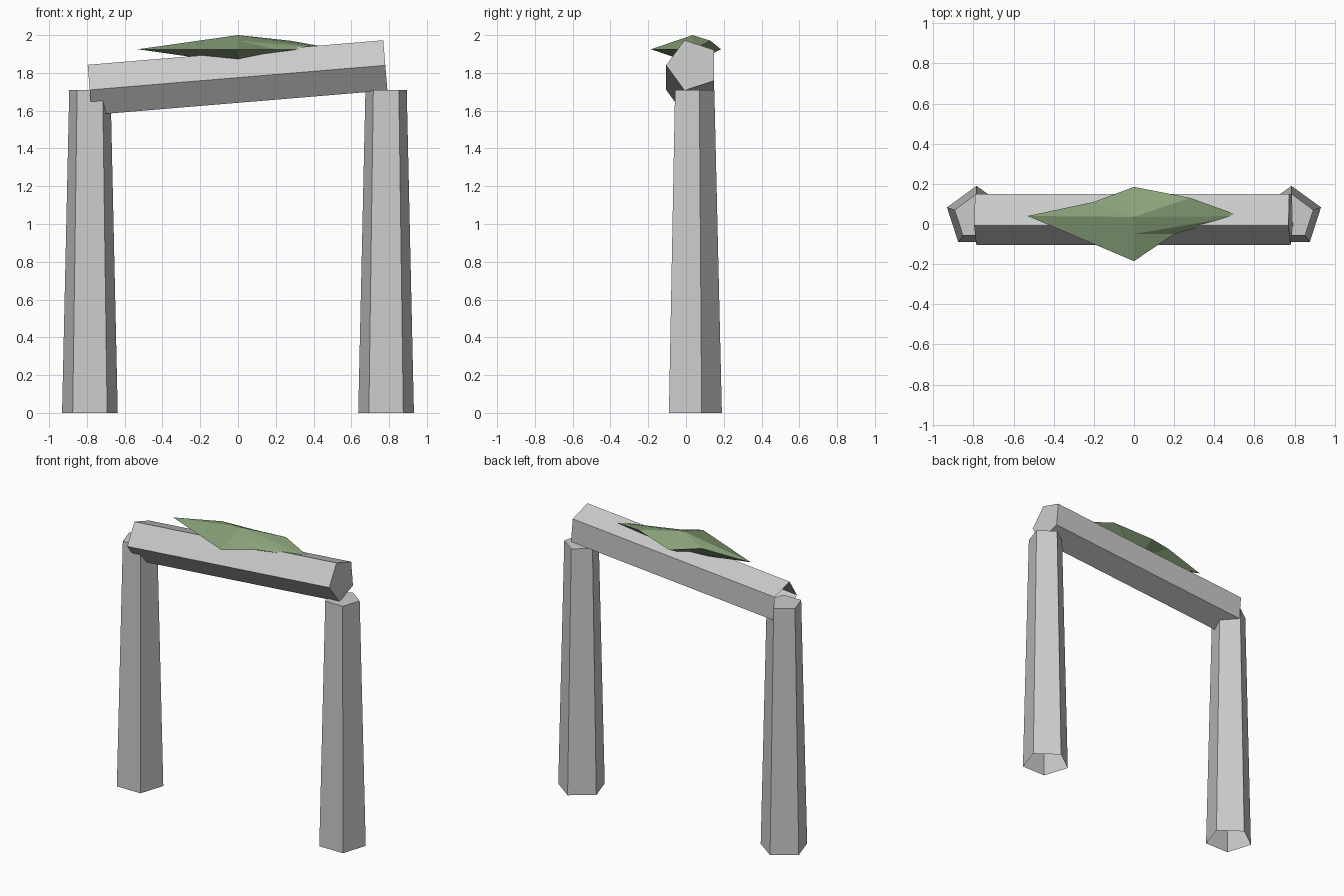
import bpy, bmesh, math
from mathutils import Vector, Matrix

if "Cube" in bpy.data.objects:
    bpy.data.objects.remove(bpy.data.objects["Cube"])


def finish(name, bm):
    bmesh.ops.recalc_face_normals(bm, faces=bm.faces)
    me = bpy.data.meshes.new(name)
    bm.to_mesh(me)
    bm.free()
    ob = bpy.data.objects.new(name, me)
    bpy.context.collection.objects.link(ob)
    return ob


def stone(name, start, end, u, v, r0, r1):
    """Five-sided stone from start to end, first corner along u, open at the start."""
    bm = bmesh.new()
    rings = []
    for centre, r in ((start, r0), (end, r1)):
        ring = []
        for k in range(5):
            a = math.tau * k / 5
            ring.append(bm.verts.new(Vector(centre) + r * (math.cos(a) * u + math.sin(a) * v)))
        rings.append(ring)
    low, high = rings
    for k in range(5):
        j = (k + 1) % 5
        bm.faces.new((low[k], low[j], high[j], high[k]))
    cap = bm.faces.new(high)
    ob = finish(name, bm)
    # make sure the walls and cap face outwards
    mid = (Vector(start) + Vector(end)) / 2
    p = ob.data.polygons[-1]
    if p.normal.dot(p.center - mid) < 0:
        ob.data.flip_normals()
    return ob


# Tapered pillars, corner pointing to the back
for side, label in ((-1, "left"), (1, "right")):
    x = side * 0.784
    stone(label + "_pillar", (x, 0.035, 0), (x, 0.035, 1.71),
          Vector((0, 1, 0)), Vector((-1, 0, 0)), 0.155, 0.115)

# Tilted lintel, corner pointing to the front
a, b = Vector((-0.785, 0.035, 1.71)), Vector((0.78, 0.035, 1.84))
u = Vector((0, -1, 0))
stone("lintel", a, b, u, (b - a).normalized().cross(u), 0.14, 0.14)

# Moss clump: irregular rim fanned to a low peak and an underside point
rim = [(-0.53, 0.04, 1.925), (0, -0.185, 1.925), (0.2, -0.05, 1.925),
       (0.53, 0.04, 1.925), (0.28, 0.13, 1.97), (0, 0.185, 1.925), (-0.2, 0.11, 1.96)]
bm = bmesh.new()
ring = [bm.verts.new(p) for p in rim]
top = bm.verts.new((0, 0.035, 2.0))
fold = bm.verts.new((0, -0.05, 1.971))
base = bm.verts.new((0, 0.035, 1.85))
for k in range(7):
    j = (k + 1) % 7
    bm.faces.new((ring[j], ring[k], base))
    peak = fold if k in (1, 2) else top
    bm.faces.new((ring[k], ring[j], peak))
bm.faces.new((fold, ring[3], top))
bm.faces.new((ring[1], fold, top))
moss = finish("moss", bm)
mat = bpy.data.materials.new("moss_green")
mat.diffuse_color = (0.25, 0.36, 0.19, 1)
mat.use_nodes = True
mat.node_tree.nodes["Principled BSDF"].inputs["Base Color"].default_value = mat.diffuse_color
moss.data.materials.append(mat)
